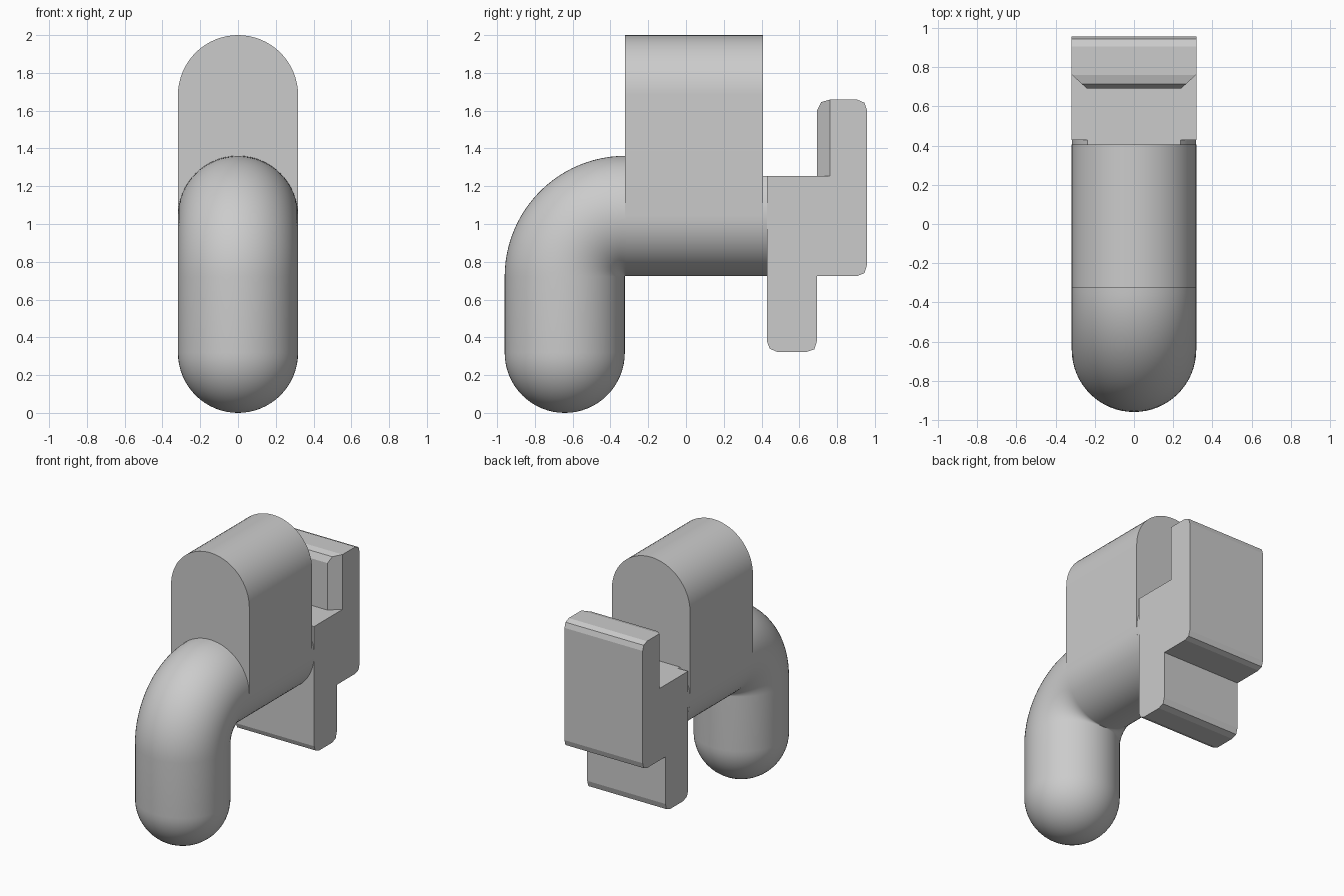
import bpy
import bmesh
from math import sin, cos, pi, radians, sqrt
from mathutils import Vector

if "Cube" in bpy.data.objects:
    bpy.data.objects.remove(bpy.data.objects["Cube"], do_unlink=True)

R = 0.318            # half width shared by every part
AXIS_Z = 1.043       # height of the horizontal bar axis
BLOCK_FRONT, BLOCK_BACK = -0.323, 0.407
CLIP_FRONT, LEDGE_Z = 0.43, 1.255

grey = bpy.data.materials.new("plain grey")
grey.use_nodes = True
grey.diffuse_color = (0.6, 0.6, 0.6, 1)
grey.node_tree.nodes["Principled BSDF"].inputs["Base Color"].default_value = (0.6, 0.6, 0.6, 1)


def finish(bm, name, angle=30):
    bmesh.ops.remove_doubles(bm, verts=bm.verts, dist=1e-5)
    bmesh.ops.recalc_face_normals(bm, faces=bm.faces)
    mesh = bpy.data.meshes.new(name)
    bm.to_mesh(mesh)
    bm.free()
    mesh.materials.append(grey)
    obj = bpy.data.objects.new(name, mesh)
    bpy.context.collection.objects.link(obj)
    bpy.ops.object.select_all(action='DESELECT')
    obj.select_set(True)
    bpy.context.view_layer.objects.active = obj
    if angle:
        bpy.ops.object.shade_smooth_by_angle(angle=radians(angle))
    return obj


def prism(name, points, offset, angle=30):
    """Extrude a flat outline of 3D points along an offset."""
    bm = bmesh.new()
    face = bm.faces.new([bm.verts.new(p) for p in points])
    new = bmesh.ops.extrude_face_region(bm, geom=[face], use_keep_orig=True)["geom"]
    bmesh.ops.translate(bm, vec=Vector(offset),
                        verts=[v for v in new if isinstance(v, bmesh.types.BMVert)])
    return finish(bm, name, angle)


def arc(y, z, start, end, steps=32):
    return [(R * cos(start + (end - start) * i / steps), y,
             z + R * sin(start + (end - start) * i / steps)) for i in range(steps + 1)]


# Hook: round lower tip, straight shaft, quarter bend into the block
BEND, BEND_Z = 0.322, 0.721
rings = [(0, R - R * cos(i * pi / 32), R * sin(i * pi / 32)) for i in range(17)]
rings += [(i * pi / 48, BEND_Z + BEND * sin(i * pi / 48), R) for i in range(25)]
bm = bmesh.new()
loops = []
for a, z, r in rings:
    centre = Vector((0, -0.32 - BEND * cos(a), z))
    outward = Vector((0, -cos(a), sin(a)))
    loops.append([bm.verts.new(centre + r * (cos(t) * Vector((1, 0, 0)) + sin(t) * outward))
                  for t in (j * pi / 32 for j in range(64))])
for low, high in zip(loops, loops[1:]):
    for j in range(64):
        k = (j + 1) % 64
        bm.faces.new((low[j], low[k], high[k], high[j]))
finish(bm, "hook", 60)

# Block: tall slab with rounded top and bottom
prism("block", arc(BLOCK_FRONT, AXIS_Z, -pi, 0) + arc(BLOCK_FRONT, 2 - R, 0, pi),
      (0, BLOCK_BACK - BLOCK_FRONT, 0))

# Neck: short round bar, cut flat level with the clip ledge
rise = math_angle = Vector((sqrt(R * R - (LEDGE_Z - AXIS_Z) ** 2), LEDGE_Z - AXIS_Z)).angle_signed(Vector((1, 0)))
rise = abs(rise)
prism("neck", arc(BLOCK_BACK, AXIS_Z, -pi - rise, rise, 48), (0, CLIP_FRONT - BLOCK_BACK, 0))

# Clip: stepped profile with softened corners
profile = [
    (CLIP_FRONT, LEDGE_Z), (0.43, 0.375), (0.443, 0.34), (0.485, 0.322),
    (0.637, 0.322), (0.68, 0.337), (0.693, 0.38), (0.693, 0.726),
    (0.91, 0.726), (0.945, 0.74), (0.957, 0.78), (0.957, 1.605),
    (0.945, 1.642), (0.907, 1.658), (0.76, 1.658), (0.715, 1.645),
    (0.693, 1.6), (0.693, LEDGE_Z)]
clip = prism("clip", [(-R, y, z) for y, z in profile], (2 * R, 0, 0), 0)

# Slanted front edges of the upper tab
for side in (1, -1):
    outline = [(side * 0.23, 0.682), (side * 0.341, 0.783), (side * 0.4, 0.6)]
    cutter = prism("edge_cutter", [(x, y, LEDGE_Z) for x, y in outline], (0, 0, 0.6), 0)
    cutter.hide_render = True
    bpy.ops.object.select_all(action='DESELECT')
    clip.select_set(True)
    bpy.context.view_layer.objects.active = clip
    cut = clip.modifiers.new("edge cut", 'BOOLEAN')
    cut.operation, cut.solver, cut.object = 'DIFFERENCE', 'EXACT', cutter
    bpy.ops.object.modifier_apply(modifier=cut.name)
    bpy.data.objects.remove(cutter, do_unlink=True)
